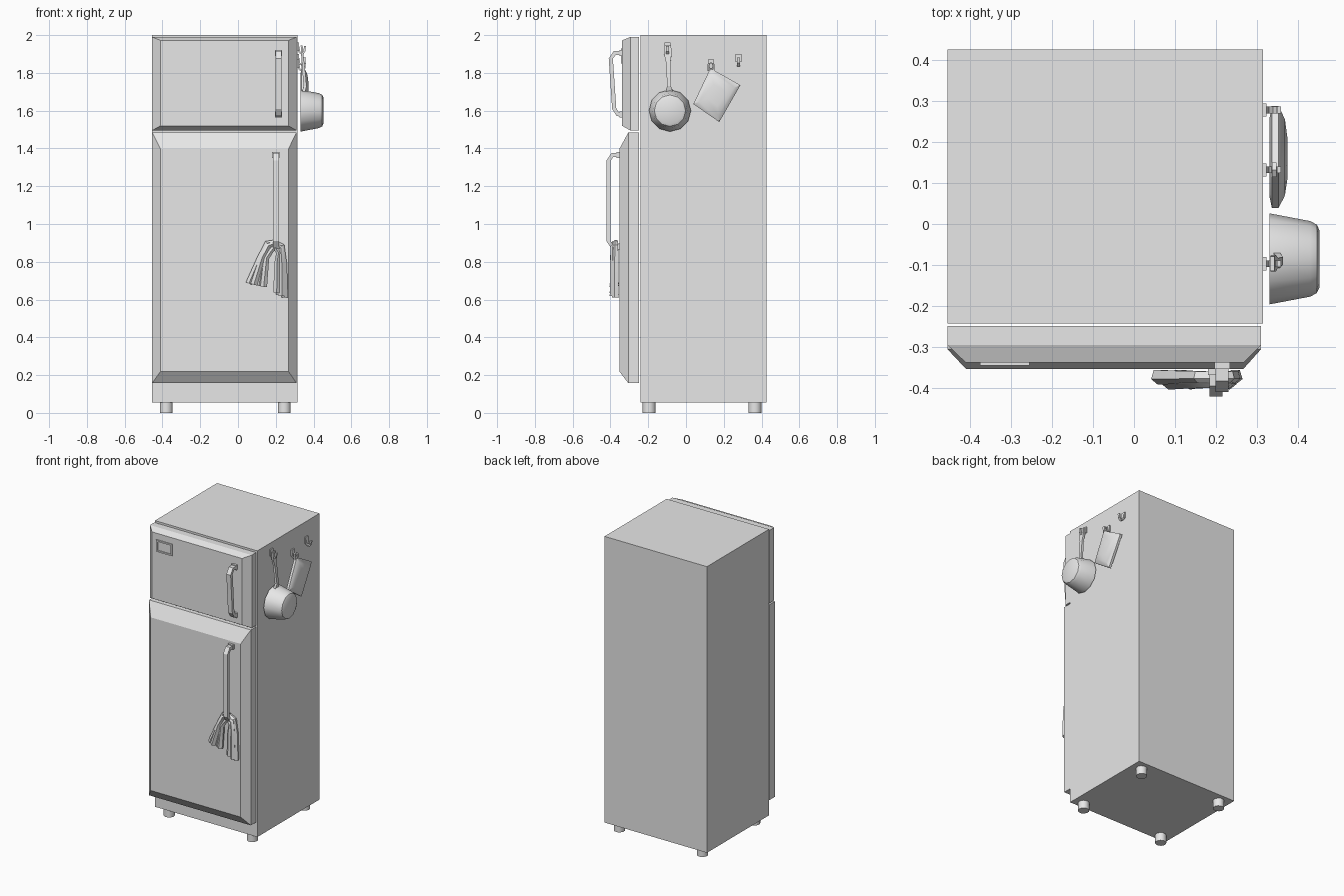
import bpy, bmesh, math
from mathutils import Vector

cube = bpy.data.objects.get("Cube")
if cube:
    bpy.data.objects.remove(cube, do_unlink=True)

grey = bpy.data.materials.new("light_grey")
grey.use_nodes = True
grey.diffuse_color = (0.8, 0.8, 0.8, 1)
grey.node_tree.nodes["Principled BSDF"].inputs["Base Color"].default_value = (0.8, 0.8, 0.8, 1)

X, Y, Z = Vector((1, 0, 0)), Vector((0, 1, 0)), Vector((0, 0, 1))


def finish(name, bm, smooth=False):
    bmesh.ops.recalc_face_normals(bm, faces=bm.faces)
    mesh = bpy.data.meshes.new(name)
    bm.to_mesh(mesh)
    bm.free()
    mesh.materials.append(grey)
    obj = bpy.data.objects.new(name, mesh)
    bpy.context.collection.objects.link(obj)
    if smooth:
        bpy.ops.object.select_all(action="DESELECT")
        obj.select_set(True)
        bpy.context.view_layer.objects.active = obj
        bpy.ops.object.shade_smooth_by_angle(angle=math.radians(35))
    return obj


def loft(bm, rings):
    """Skin a row of equal point rings and cap both ends."""
    loops = [[bm.verts.new(p) for p in ring] for ring in rings]
    n = len(loops[0])
    for a, b in zip(loops, loops[1:]):
        for i in range(n):
            j = (i + 1) % n
            bm.faces.new((a[i], a[j], b[j], b[i]))
    bm.faces.new(loops[0])
    bm.faces.new(loops[-1])


def box(bm, x0, x1, y0, y1, z0, z1):
    loft(bm, [[(x0, y, z0), (x1, y, z0), (x1, y, z1), (x0, y, z1)] for y in (y0, y1)])


def tube(bm, path, side, sizes, sides=4):
    """Sweep a polygon; sizes are (half width along side, half depth) per point."""
    pts = [Vector(p) for p in path]
    rings = []
    for i, p in enumerate(pts):
        t = (pts[min(i + 1, len(pts) - 1)] - pts[max(i - 1, 0)]).normalized()
        across = (side - t * side.dot(t)).normalized()
        depth = t.cross(across)
        w, d = sizes[i] if isinstance(sizes, list) else sizes
        k = 1 / math.cos(math.pi / sides)
        angles = [math.tau * (s + 0.5) / sides for s in range(sides)]
        rings.append([p + across * (w * k * math.cos(a)) + depth * (d * k * math.sin(a))
                      for a in angles])
    loft(bm, rings)


def lathe_x(bm, profile, cy, cz, sides):
    loft(bm, [[(x, cy + r * math.cos(math.tau * i / sides), cz + r * math.sin(math.tau * i / sides))
               for i in range(sides)] for x, r in profile])


# Cabinet
bm = bmesh.new()
box(bm, -0.455, 0.315, -0.242, 0.425, 0.055, 2.0)
finish("cabinet", bm)

# Feet
for side, x in (("right", -0.38), ("left", 0.245)):
    for end, y in (("front", -0.195), ("back", 0.365)):
        bm = bmesh.new()
        tube(bm, [(x, y, 0), (x, y, 0.06)], X, (0.034, 0.034), 12)
        finish(f"{end}_{side}_foot", bm, True)


# Doors with chamfered fronts
def door(name, z0, z1, inner_z0, inner_z1, y_mid, y_front):
    def rect(x0, x1, y, a, b):
        return [(x0, y, a), (x1, y, a), (x1, y, b), (x0, y, b)]
    bm = bmesh.new()
    loft(bm, [rect(-0.455, 0.31, -0.249, z0, z1), rect(-0.455, 0.31, y_mid, z0, z1),
              rect(-0.41, 0.267, y_front, inner_z0, inner_z1)])
    finish(name, bm)


door("freezer_door", 1.495, 1.99, 1.52, 1.972, -0.295, -0.338)
door("fridge_door", 0.157, 1.485, 0.22, 1.397, -0.305, -0.353)


# Door handles
def handle(name, x, z0, z1, y_door, y_top, y_bottom):
    bm = bmesh.new()
    tube(bm, [(x, y_door, z1), (x, y_top + 0.02, z1), (x, y_top, z1 - 0.03),
              (x, y_bottom, z0 + 0.03), (x, y_bottom + 0.02, z0), (x, y_door, z0)],
         X, (0.016, 0.011))
    finish(name, bm)
    bm = bmesh.new()
    for z in (z0, z1):
        box(bm, x - 0.019, x + 0.019, y_door - 0.015, y_door + 0.005, z - 0.016, z + 0.016)
    finish(name + "_mounts", bm)


handle("freezer_handle", 0.215, 1.58, 1.905, -0.338, -0.398, -0.38)
handle("fridge_handle", 0.2, 0.88, 1.365, -0.353, -0.41, -0.41)

# Badge frame on the freezer door
bm = bmesh.new()
for z in (1.855, 1.925):
    box(bm, -0.375, -0.255, -0.345, -0.336, z - 0.005, z + 0.005)
for x in (-0.37, -0.26):
    box(bm, x - 0.005, x + 0.005, -0.345, -0.336, 1.855, 1.925)
finish("badge_frame", bm)

# Pleated towel hung over the foot of the fridge handle
bm = bmesh.new()
sizes = [(0.012, 0.010), (0.013, 0.011), (0.014, 0.012), (0.016, 0.015)]
for i in range(4):
    y = -0.372 - 0.012 * (i % 2)
    tube(bm, [(0.2, y, 0.905 - 0.007 * i), (0.155 + 0.007 * i, y, 0.9 - 0.014 * i),
              (0.115 + 0.012 * i, y, 0.82), (0.058 + 0.026 * i, y, 0.685 - 0.006 * i)],
         Y, sizes, 5)
    tube(bm, [(0.19, y, 0.905 - 0.007 * i), (0.233 - 0.006 * i, y, 0.885 - 0.012 * i),
              (0.245 - 0.013 * i, y, 0.79), (0.247 - 0.014 * i, y, 0.612 + 0.008 * i)],
         Y, sizes, 5)
finish("towel", bm, True)

# Hanging saucepan, its open side against the cabinet
bm = bmesh.new()
lathe_x(bm, [(0.425, 0.08), (0.33, 0.102), (0.33, 0.111), (0.43, 0.092),
             (0.446, 0.083), (0.452, 0.07)], -0.085, 1.6, 12)
finish("saucepan", bm, True)

bm = bmesh.new()
tube(bm, [(0.345, -0.088, 1.69), (0.355, -0.09, 1.73), (0.345, -0.094, 1.85),
          (0.34, -0.096, 1.9), (0.337, -0.097, 1.945)], Y,
     [(0.022, 0.008), (0.01, 0.008), (0.011, 0.007), (0.02, 0.006), (0.018, 0.005)])
finish("saucepan_handle", bm)

# Wall hooks
for name, y, z in (("saucepan", -0.097, 1.93), ("holder", 0.132, 1.84), ("spare", 0.278, 1.87)):
    bm = bmesh.new()
    box(bm, 0.313, 0.323, y - 0.016, y + 0.016, z - 0.012, z + 0.03)
    tube(bm, [(0.318, y, z + 0.015), (0.325, y, z - 0.02), (0.34, y, z - 0.03),
              (0.352, y, z - 0.015), (0.354, y, z + 0.012)], Y, (0.008, 0.005))
    finish(name + "_hook", bm)

# Quilted pot holder with a hanging loop
corners = [(0.129, 1.825), (0.288, 1.735), (0.176, 1.54), (0.039, 1.635)]
cy, cz = (sum(c[k] for c in corners) / 4 for k in (0, 1))
bm = bmesh.new()
loft(bm, [[(x, cy + (y - cy) * s, cz + (z - cz) * s) for y, z in corners]
          for x, s in ((0.33, 0.75), (0.336, 1), (0.352, 1), (0.368, 0.75), (0.374, 0.4))])
finish("pot_holder", bm, True)
bm = bmesh.new()
tube(bm, [(0.342, 0.118, 1.81), (0.342, 0.118, 1.845), (0.342, 0.132, 1.853),
          (0.342, 0.146, 1.845), (0.342, 0.146, 1.805)], X, (0.005, 0.004))
finish("pot_holder_loop", bm)
